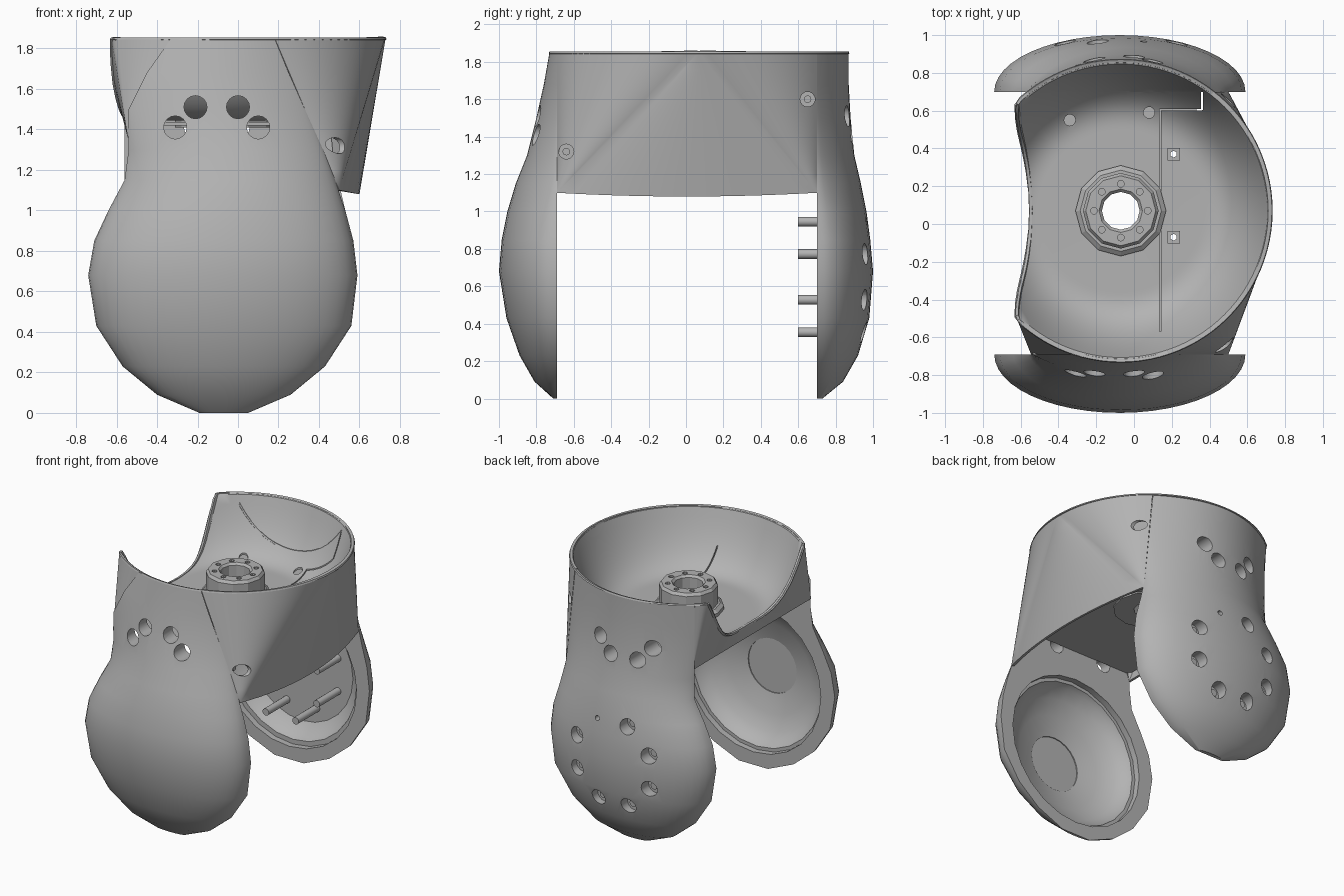
import bpy, bmesh, math
from mathutils import Vector

if "Cube" in bpy.data.objects:
    bpy.data.objects.remove(bpy.data.objects["Cube"])

CX, CY, RIM_R, TOP, FLOOR = -0.07, 0.07, 0.8, 1.855, 1.455
FRONT, BACK, POD_Z = -0.69, 0.70, 0.65

grey = bpy.data.materials.new("plain grey")
grey.use_nodes = True
grey.diffuse_color = (0.45, 0.45, 0.45, 1)
grey.node_tree.nodes["Principled BSDF"].inputs["Base Color"].default_value = (0.45, 0.45, 0.45, 1)


def finish(name, bm, recalc=True):
    bmesh.ops.remove_doubles(bm, verts=bm.verts, dist=1e-4)
    if recalc:
        bmesh.ops.recalc_face_normals(bm, faces=bm.faces)
    mesh = bpy.data.meshes.new(name)
    bm.to_mesh(mesh)
    bm.free()
    mesh.materials.append(grey)
    ob = bpy.data.objects.new(name, mesh)
    bpy.context.collection.objects.link(ob)
    return ob


def activate(ob):
    bpy.ops.object.select_all(action='DESELECT')
    ob.select_set(True)
    bpy.context.view_layer.objects.active = ob


def smooth(ob, angle=32):
    activate(ob)
    bpy.ops.object.shade_smooth_by_angle(angle=math.radians(angle))


def grid(name, rows, recalc=False):
    """Sheet of quads through equal rows of points."""
    bm = bmesh.new()
    vs = [[bm.verts.new(p) for p in row] for row in rows]
    for a, b in zip(vs, vs[1:]):
        for i in range(len(a) - 1):
            bm.faces.new((a[i], a[i + 1], b[i + 1], b[i]))
    return finish(name, bm, recalc)


def revolve(name, profile, loc, segs=32, turn=0.0):
    """Closed lathe of (radius, height); turn tips its axis about x."""
    pts = profile + profile[:1]
    rows = [[(r * math.cos(a), r * math.sin(a), h) for r, h in pts]
            for a in (math.tau * k / segs for k in range(segs + 1))]
    ob = grid(name, rows, True)
    ob.location, ob.rotation_euler = loc, (turn, 0, 0)
    return ob


def rod(name, start, end, radius, segs=16):
    start, end = Vector(start), Vector(end)
    bm = bmesh.new()
    bmesh.ops.create_cone(bm, cap_ends=True, segments=segs, radius1=radius,
                          radius2=radius, depth=(end - start).length)
    ob = finish(name, bm)
    ob.rotation_euler = (end - start).to_track_quat('Z', 'Y').to_euler()
    ob.location = (start + end) / 2
    return ob


def block(name, lo, hi):
    bm = bmesh.new()
    bmesh.ops.create_cube(bm, size=1)
    for v in bm.verts:
        v.co = [l + (c + 0.5) * (h - l) for l, h, c in zip(lo, hi, v.co)]
    return finish(name, bm)


def cut(ob, cutters):
    """Subtract the cutters and remove them."""
    activate(ob)
    for c in cutters:
        c.hide_render = True
        mod = ob.modifiers.new("cut", 'BOOLEAN')
        mod.operation, mod.solver, mod.object = 'DIFFERENCE', 'EXACT', c
        bpy.ops.object.modifier_apply(modifier=mod.name)
        bpy.data.objects.remove(c)


def thicken(ob, amount):
    activate(ob)
    mod = ob.modifiers.new("wall", 'SOLIDIFY')
    mod.thickness, mod.offset = amount, -1
    bpy.ops.object.modifier_apply(modifier=mod.name)


def bowl_z(r):
    t = min(max((r - 0.43) / 0.35, 0), 1)
    return FLOOR + (TOP - FLOOR) * t ** 2.5


def rim_radius(a):
    """Rim is round, blended softly into the scooped side."""
    r = 1.2
    while CX + r * math.cos(a) < -0.555 - 0.34 * (r * math.sin(a)) ** 2:
        r -= 0.002
    blend = 0.16
    h = max(blend - abs(r - RIM_R), 0) / blend
    return min(r, RIM_R) - h * h * blend / 4


def rim_point(a):
    r = rim_radius(a)
    return (CX + r * math.cos(a), CY + r * math.sin(a), bowl_z(r))


# Arms: height, left edge, right edge, front bulge, back bulge
ARM = [(0, -.19, .05, .02, .03), (.09, -.4, .26, .12, .14), (.23, -.57, .43, .2, .22),
       (.43, -.7, .56, .27, .28), (.68, -.74, .59, .31, .3), (.85, -.71, .57, .295, .285),
       (1, -.64, .53, .265, .265), (1.15, -.56, .48, .22, .235), (1.3, -.54, .42, .16, .2),
       (1.5, -.54, .33, .11, .18), (1.68, -.45, .25, .07, .17), (1.85, -.33, .18, .04, .17)]


def arm(name, back):
    n, bm, rings = 24, bmesh.new(), []
    for z, xl, xr, front_bulge, back_bulge in ARM:
        if back and z > 1.1:
            xl, xr = -0.56, 0.5 - 0.107 * (z - 1.1)
        power = 0.5 + 0.5 * min(max((z - 0.9) / 0.6, 0), 1)
        ring = []
        for k in range(n + 1):
            s = -math.cos(math.pi * k / n)
            out = max(1 - s * s, 0) ** power
            y = BACK + back_bulge * out if back else FRONT - front_bulge * out
            ring.append(bm.verts.new(((xl + xr) / 2 + s * (xr - xl) / 2, y, z)))
        rings.append(ring)
    for a, b in zip(rings, rings[1:]):
        for i in range(n + 1):
            j = (i + 1) % (n + 1)
            bm.faces.new((a[i], a[j], b[j], b[i]))
    bm.faces.new(rings[0])
    bm.faces.new(rings[-1])
    return finish(name, bm)


def bowl_cutter():
    radii = [0.43 + 0.355 * k / 14 for k in range(15)]
    prof = [(0, FLOOR - .004)] + [(r, bowl_z(r) - 0.004) for r in radii] + [(0.785, 2), (0, 2)]
    return revolve("bowl_cutter", prof, (CX, CY, 0), 96)


front_arm = arm("front_arm", False)
pocket = [(0, -.05), (.555, -.05), (.555, .045), (.53, .045), (.515, .08), (.45, .14),
          (.34, .19), (.2, .225), (.2, .232), (0, .232)]
cut(front_arm, [bowl_cutter(), revolve("pocket", pocket, (CX, FRONT, POD_Z), 24, math.pi / 2)]
    + [rod("hole", (x, -1, z), (x, -.6, z), 0.057)
       for x, z in ((-.31, 1.41), (-.21, 1.51), (0, 1.51), (.1, 1.41))])

back_arm = arm("back_arm", True)
pocket = [(0, -.05), (.555, -.05), (.555, .045), (.52, .045), (.5, .09), (.42, .15), (0, .15)]
ring8 = [(CX + .32 * math.cos(a), POD_Z + .32 * math.sin(a))
         for a in (math.pi * (k + .5) / 4 for k in range(8))]
cut(back_arm, [bowl_cutter(), revolve("pocket", pocket, (CX, BACK, POD_Z), 24, -math.pi / 2)]
    + [rod("hole", (x, .6, z), (x, 1, z), 0.057)
       for x, z in ((.1, 1.51), (0, 1.41), (-.21, 1.41), (-.31, 1.51))]
    + [rod("hole", (x, .88, z), (x, 1.1, z), 0.018 if k == 1 else 0.057)
       for k, (x, z) in enumerate(ring8)])
for x, z in ring8:
    smooth(rod("mounting_peg", (x, .6, z), (x, .9, z), 0.026))

# Outer skirt of the cup on the deep side: two cone fans beside a flat triangle
STEPS = 8


def skirt(name, pairs, wall):
    ob = grid(name, [[Vector(t).lerp(Vector(b), j / STEPS) for j in range(STEPS + 1)]
                     for t, b in pairs])
    thicken(ob, wall)
    return ob


f_ang = math.asin((FRONT - CY) / RIM_R)
b_ang = math.asin((BACK - CY) / RIM_R)
pairs = [(rim_point(f_ang * (1 - k / 20)), (0.5, FRONT, 1.1)) for k in range(21)]
for k in range(1, 16):
    t = k / 16
    bulge = 4 * t * (1 - t)
    pairs.append((rim_point(0), (0.5 + 0.1 * bulge, FRONT + t * (BACK - FRONT), 1.1 - 0.02 * bulge)))
pairs += [(rim_point(b_ang * k / 20), (0.5, BACK, 1.1)) for k in range(21)]
deep_skirt = skirt("deep_skirt", pairs, 0.02)
cut(deep_skirt, [rod("hole", (.25, y, z), (.75, y, z), 0.04) for y, z in ((-.64, 1.32), (.65, 1.6))])
for x, y, z in ((.42, -.64, 1.32), (.43, .65, 1.6)):
    smooth(rod("side_screw_seat", (x - .04, y, z), (x - .02, y, z), 0.042))
    smooth(rod("side_screw", (x - .03, y, z), (x, y, z), 0.02))

# Outer skirt on the scooped side, fanned to the arm corners
pairs, start, end = [], math.pi - b_ang, math.pi - f_ang
for k in range(61):
    p = rim_point(start + (end - start) * k / 60)
    t = min(max(0.5 - (p[1] - CY) / 1.1, 0), 1)
    pairs.append((p, (-0.545, BACK + t * (FRONT - BACK), 1.36)))
scoop_skirt = skirt("scoop_skirt", pairs, 0.015)

# Bowl trimmed by the rim, with panel slits and small openings
rows = []
for k in range(97):
    a = math.tau * k / 96
    edge = rim_radius(a)
    radii = [0.1, 0.43] + [0.43 + (edge - 0.43) * j / 16 for j in range(1, 17)]
    rows.append([(CX + r * math.cos(a), CY + r * math.sin(a), bowl_z(r)) for r in radii])
bowl = grid("bowl", [list(r) for r in zip(*rows)])
bowl.data.flip_normals()
thicken(bowl, 0.012)
slits = [((.136, -.57), (.144, .6)), ((.136, .6), (.36, .608)),
         ((.356, .604), (.364, .7)), ((-.48, .698), (.36, .706))]
posts = ((.21, .37), (.21, -.07))
cut(bowl, [block("slit", (*lo, 1.3), (*hi, 2)) for lo, hi in slits]
    + [rod("hole", (x, y, 1.3), (x, y, 2), 0.03) for x, y in ((-.34, .55), (.08, .59))]
    + [rod("hole", (x, y, 1.3), (x, y, 2), 0.018, 6) for x, y in posts])

# Plate closing the underside
under_plate = block("under_plate", (-.535, FRONT, 1.42), (.33, BACK, 1.438))
cut(under_plate, [rod("hole", (CX, CY, 1.3), (CX, CY, 1.6), 0.15)]
    + [rod("hole", (x, y, 1.3), (x, y, 1.6), 0.018, 6) for x, y in posts])
for x, y in posts:
    post = block("square_post", (x - .033, y - .033, 1.42), (x + .033, y + .033, 1.47))
    cut(post, [rod("hole", (x, y, 1.3), (x, y, 1.6), 0.018, 6)])

# Central hub with a ring of bolt holes
hub = revolve("hub", [(.1, 1.41), (.24, 1.41), (.24, 1.48), (.215, 1.5), (.2, 1.5), (.2, 1.63),
                      (.185, 1.65), (.115, 1.65), (.1, 1.635)], (CX, CY, 0), 12)
cut(hub, [rod("hole", (x, y, 1.58), (x, y, 1.7), 0.018, 10)
          for x, y in ((CX + .142 * math.cos(a), CY + .142 * math.sin(a))
                       for a in (math.pi * k / 4 for k in range(8)))])

for ob in (front_arm, back_arm, deep_skirt, scoop_skirt, bowl):
    smooth(ob)
